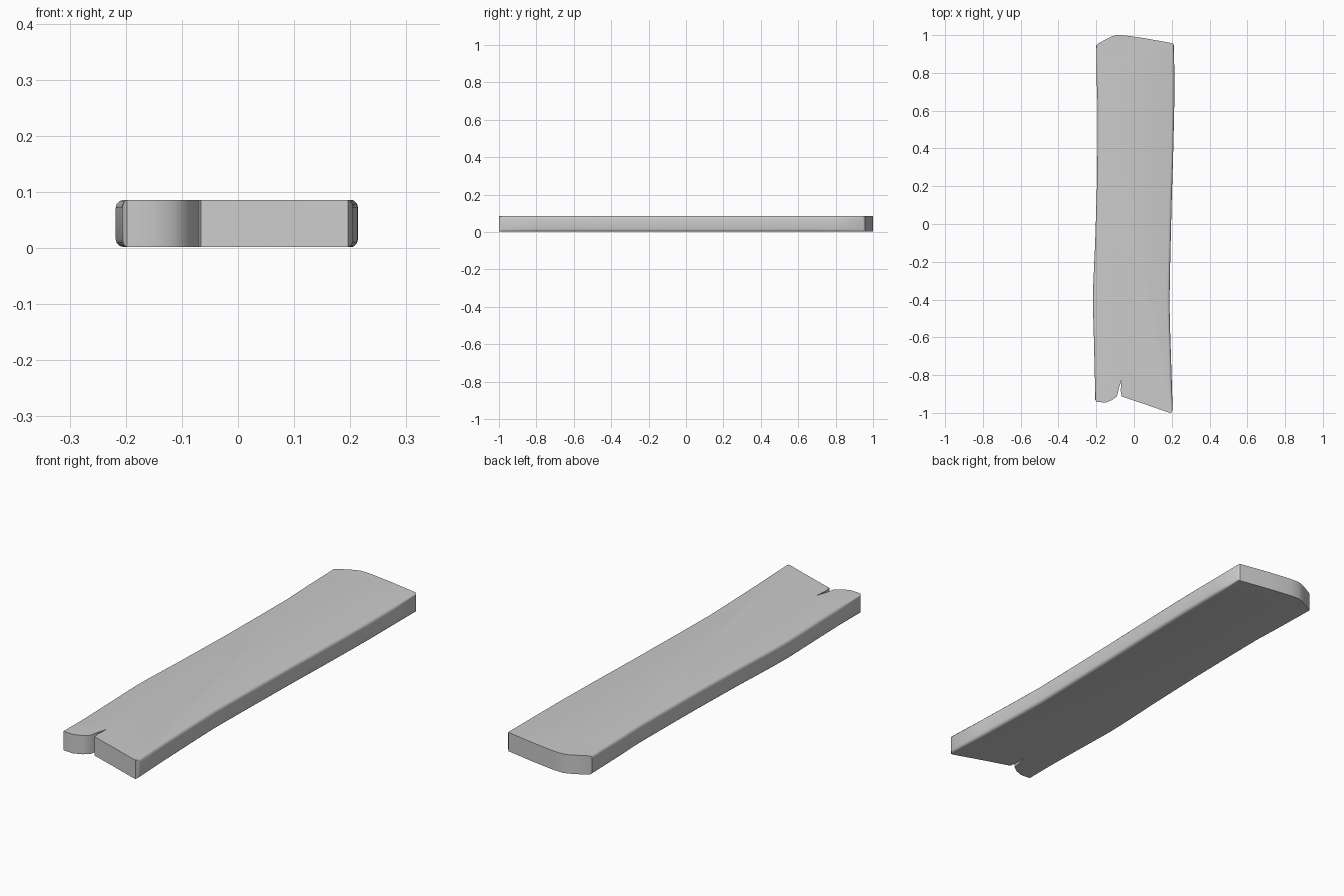
import bpy, bmesh

if "Cube" in bpy.data.objects:
    bpy.data.objects.remove(bpy.data.objects["Cube"])

Z0, Z1 = 0.002, 0.086

# Plank outline, counter-clockwise seen from above
right_side = [(0.205, -0.985), (0.199, -0.8), (0.191, -0.55), (0.188, -0.42),
              (0.192, -0.2), (0.199, 0.1), (0.207, 0.35), (0.213, 0.6), (0.214, 0.8), (0.211, 0.948)]
far_end = [(0.204, 0.957), (0.06, 0.983), (-0.05, 0.999), (-0.095, 1.0), (-0.12, 0.992),
           (-0.16, 0.972), (-0.192, 0.954)]
left_side = [(-0.2, 0.945), (-0.198, 0.75), (-0.192, 0.6), (-0.194, 0.4), (-0.197, 0.19),
             (-0.206, -0.1), (-0.216, -0.32), (-0.218, -0.42), (-0.213, -0.6),
             (-0.208, -0.8), (-0.206, -0.93)]
near_end = [(-0.198, -0.942), (-0.15, -0.945), (-0.115, -0.931), (-0.09, -0.912),
            (-0.08, -0.87), (-0.066, -0.823),            # split in the wood
            (-0.071, -0.88), (-0.066, -0.913), (0.06, -0.955), (0.18, -0.997), (0.196, -1.0)]
outline = right_side + far_end + left_side + near_end

# Extrude the outline into a board
bm = bmesh.new()
face = bm.faces.new([bm.verts.new((x, y, Z0)) for x, y in outline])
top = bmesh.ops.extrude_face_region(bm, geom=[face])
for v in top["geom"]:
    if isinstance(v, bmesh.types.BMVert):
        v.co.z = Z1
bmesh.ops.recalc_face_normals(bm, faces=bm.faces)

# Worn rounding along the two long sides
worn = set(right_side + left_side)
def is_worn(v):
    return any(abs(v.co.x - x) + abs(v.co.y - y) < 1e-4 for x, y in worn)
edges = [e for e in bm.edges
         if abs(e.verts[0].co.z - e.verts[1].co.z) < 1e-5
         and all(is_worn(v) for v in e.verts)
         and abs(e.verts[0].co.x - e.verts[1].co.x) < 0.05]
bmesh.ops.bevel(bm, geom=edges, offset=0.014, segments=3, profile=0.5, affect='EDGES')

mesh = bpy.data.meshes.new("wood_plank")
bm.to_mesh(mesh)
bm.free()
plank = bpy.data.objects.new("wood_plank", mesh)
bpy.context.collection.objects.link(plank)
bpy.context.view_layer.objects.active = plank
plank.select_set(True)
bpy.ops.object.shade_smooth_by_angle(angle=0.7)
